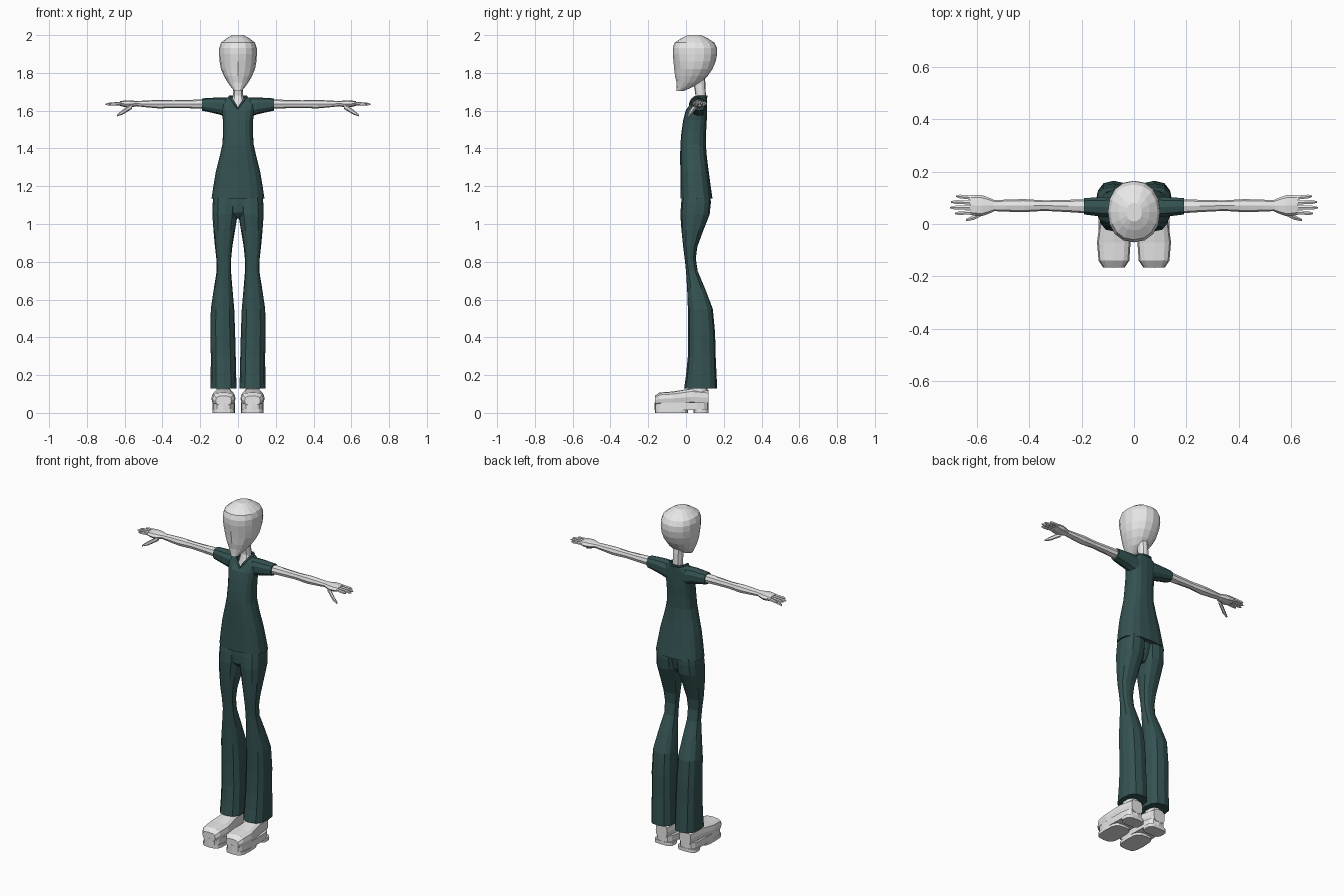
import bpy, bmesh, math
from mathutils import Vector

if "Cube" in bpy.data.objects:
    bpy.data.objects.remove(bpy.data.objects["Cube"])


def material(name, red, green, blue):
    mat = bpy.data.materials.new(name)
    mat.use_nodes = True
    colour = (red, green, blue, 1)
    mat.diffuse_color = colour
    mat.node_tree.nodes["Principled BSDF"].inputs["Base Color"].default_value = colour
    return mat


pale = material("pale grey", .8, .8, .8)
teal = material("dark teal", .035, .085, .085)


def power(value, exponent):
    return math.copysign(abs(value) ** (2 / exponent), value)


def smooth_rings(rings, steps):
    """Add in-between rings along a spline through the key rings."""
    keys = [Vector(ring) for ring in rings]
    result = []
    for i in range(len(keys) - 1):
        start, end = keys[i], keys[i + 1]
        leave = (end - keys[max(i - 1, 0)]) / 2
        arrive = (keys[min(i + 2, len(keys) - 1)] - start) / 2
        for step in range(steps):
            f = step / steps
            blend = f * f * (3 - 2 * f)
            bend = leave * f * (1 - f) ** 2 - arrive * f * f * (1 - f)
            result.append(start.lerp(end, blend) + bend)
    return result + [keys[-1]]


def loft(name, mat, axis, rings, sides=12, square=2.4, mirror=1, steps=2, warp=None, open_end=False):
    """Skin rings of (position, a min, a max, b min, b max) along an axis.
    A ring of four numbers is symmetric: its a min is minus its a max."""
    full = [ring if len(ring) == 5 else (ring[0], -ring[1], *ring[1:]) for ring in rings]
    bm = bmesh.new()
    loops = []
    for t, a_min, a_max, b_min, b_max in smooth_rings(full, steps):
        loop = []
        for k in range(sides):
            angle = math.tau * k / sides - math.pi / 2
            a = (a_min + a_max + (a_max - a_min) * power(math.cos(angle), square)) / 2
            b = (b_min + b_max + (b_max - b_min) * power(math.sin(angle), square)) / 2
            point = Vector({"x": (t, a, b), "y": (a, t, b), "z": (a, b, t)}[axis])
            if warp:
                warp(point, min(k, sides - k), a_max)
            point.x *= mirror
            loop.append(bm.verts.new(point))
        loops.append(loop)
    for lower, upper in zip(loops, loops[1:]):
        for k in range(sides):
            bm.faces.new((lower[k - 1], lower[k], upper[k], upper[k - 1]))
    bm.faces.new(loops[0])
    if not open_end:
        bm.faces.new(loops[-1])
    bmesh.ops.recalc_face_normals(bm, faces=bm.faces)
    mesh = bpy.data.meshes.new(name)
    bm.to_mesh(mesh)
    rim = [v.co.copy() for v in loops[-1]]
    bm.free()
    mesh.materials.append(mat)
    bpy.context.collection.objects.link(bpy.data.objects.new(name, mesh))
    return rim


# Head with shallow eye sockets and a nose
def shape_face(point, column, width):
    if column in (1, 2):
        point.y += .012 * max(0, 1 - abs(point.z - 1.84) / .03)
    if column == 0:
        point.y -= .008 * max(0, 1 - abs(point.z - 1.8) / .03)


loft("head", pale, "z", [
    (1.705, .02, -.05, -.01), (1.75, .055, -.05, .08), (1.82, .09, -.06, .14),
    (1.9, .1, -.07, .165), (1.96, .09, -.06, .15), (2, .03, .01, .08),
], sides=16, square=2.2, warp=shape_face)

# Neck running down into the chest
loft("neck", pale, "z", [
    (1.58, .055, .02, .09), (1.68, .027, .05, .105), (1.78, .03, .03, .1),
], sides=10)


# Shirt with a V neckline dipping at the front
def cut_v_neck(point, column, width):
    if point.y < .06:
        lift = max(0, point.z - 1.6) / .07
        point.z -= .06 * lift * max(0, 1 - abs(point.x) / width)


neckline = loft("shirt", teal, "z", [
    (1.135, .14, -.03, .14), (1.28, .117, -.03, .12), (1.42, .083, -.03, .105),
    (1.55, .08, -.015, .11), (1.64, .09, .01, .11), (1.675, .046, .02, .11),
], sides=16, square=2.6, warp=cut_v_neck, open_end=True)

# Collar band following the neckline
curve = bpy.data.curves.new("collar", "CURVE")
curve.dimensions = "3D"
curve.bevel_depth = .006
curve.bevel_resolution = 0
band = curve.splines.new("POLY")
band.points.add(len(neckline) - 1)
for spline_point, position in zip(band.points, neckline):
    spline_point.co = (*position, 1)
band.use_cyclic_u = True
curve.materials.append(teal)
bpy.context.collection.objects.link(bpy.data.objects.new("collar", curve))

loft("trouser_seat", teal, "z", [(1.03, .04, .01, .08), (1.06, .09, -.02, .1), (1.15, .11, -.02, .12)])

for side, mirror in (("left", 1), ("right", -1)):
    # Short sleeve and slender arm
    loft(side + "_sleeve", teal, "x", [
        (.05, .03, .105, 1.56, 1.67), (.1, .025, .105, 1.58, 1.67), (.19, .035, .1, 1.6, 1.665),
    ], sides=10, mirror=mirror)
    loft(side + "_arm", pale, "x", [
        (.17, .04, .095, 1.61, 1.66), (.34, .05, .09, 1.615, 1.655),
        (.42, .045, .095, 1.612, 1.657), (.55, .05, .09, 1.625, 1.65),
    ], sides=8, mirror=mirror)

    # Hand: palm, four fanned fingers and a drooping thumb
    loft(side + "_palm", pale, "x", [
        (.53, .05, .09, 1.625, 1.65), (.58, .03, .11, 1.617, 1.655), (.625, .035, .11, 1.625, 1.65),
    ], sides=8, mirror=mirror)
    for i, finger in enumerate(("little", "ring", "middle", "index")):
        root = Vector((.61, .1 - .018 * i, 1.638))
        tip = Vector((.71 - .02 * abs(i - 1.6), .106 - .022 * i, 1.634))
        rings = []
        for along, radius in ((0, .009), (.8, .008), (1, .003)):
            x, y, z = root.lerp(tip, along)
            rings.append((x, y - radius, y + radius, z - radius, z + radius))
        loft(f"{side}_{finger}_finger", pale, "x", rings, sides=6, steps=1, mirror=mirror)
    loft(side + "_thumb", pale, "x", [
        (.56, .04, .06, 1.61, 1.64), (.61, .015, .035, 1.58, 1.605), (.64, .01, .02, 1.57, 1.58),
    ], sides=6, steps=1, mirror=mirror)

    # Flared trouser leg
    loft(side + "_trouser_leg", teal, "z", [
        (.13, .008, .145, -.01, .165), (.3, .012, .144, .01, .157), (.55, .02, .144, .01, .142),
        (.75, .037, .113, 0, .062), (.88, .03, .122, -.015, .06), (1.05, .002, .136, -.03, .125),
        (1.15, 0, .13, -.02, .13),
    ], square=2.5, mirror=mirror)

    # Chunky shoe: treads, platform, upper and ankle
    for part, bottom, top, back, front in (
            ("front_tread", 0, .02, .01, -.165), ("heel_tread", 0, .02, .12, .04),
            ("platform", .015, .055, .12, -.167)):
        loft(f"{side}_{part}", pale, "z", [(z, .017, .136, front, back) for z in (bottom, top)],
             sides=16, square=3.5, steps=1, mirror=mirror)
    loft(side + "_shoe_upper", pale, "y", [
        (-.165, .035, .118, .04, .09), (-.14, .018, .135, .04, .108), (-.07, .013, .141, .04, .113),
        (.03, .026, .128, .04, .13), (.12, .04, .115, .04, .12),
    ], square=3, steps=1, mirror=mirror)
    loft(side + "_ankle", pale, "z", [(.09, .035, .12, 0, .118), (.17, .045, .11, .03, .11)],
         sides=10, steps=1, mirror=mirror)
